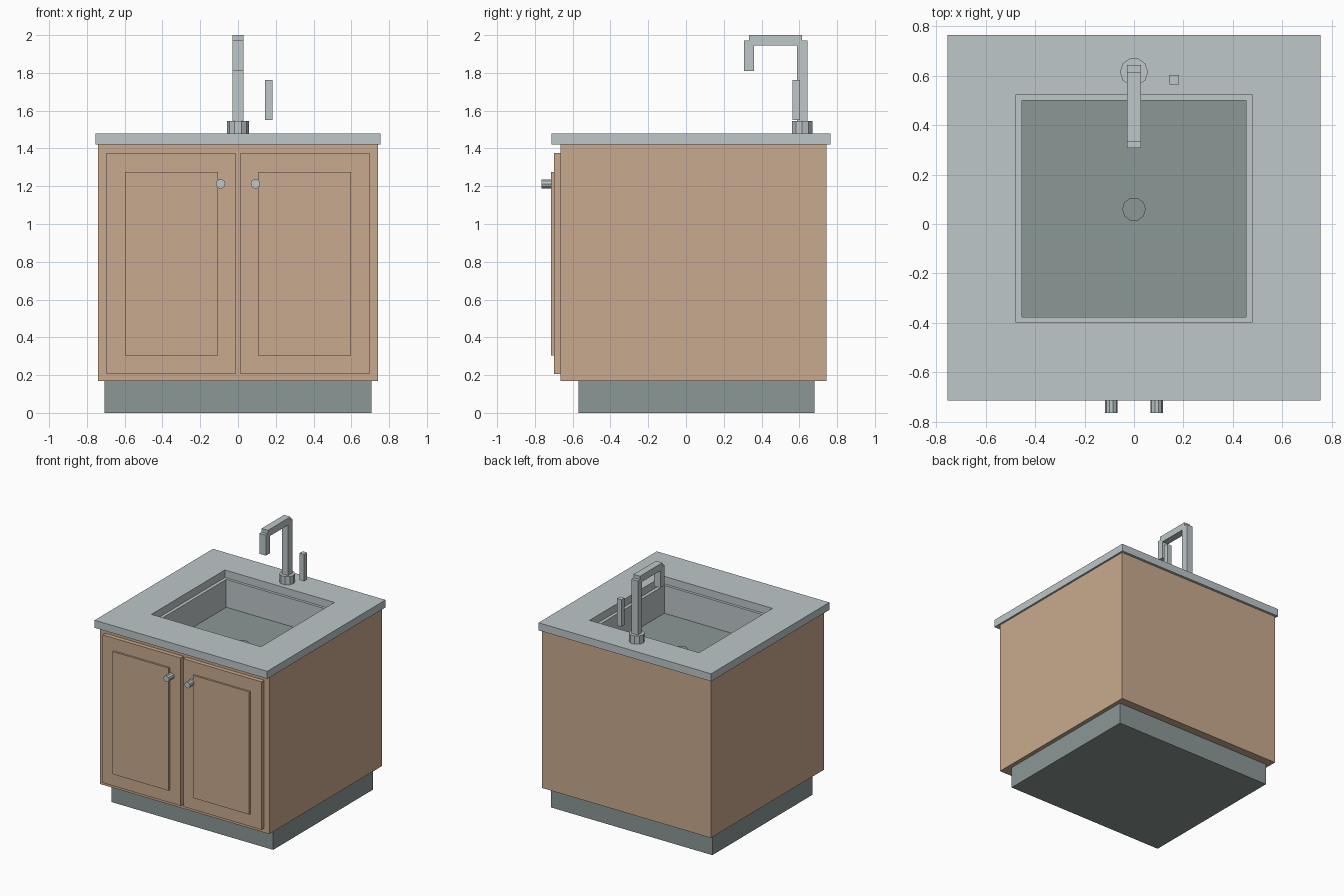
import bpy, bmesh, math
from mathutils import Matrix

if "Cube" in bpy.data.objects:
    bpy.data.objects.remove(bpy.data.objects["Cube"])


def material(name, rgb):
    m = bpy.data.materials.new(name)
    lin = [((c / 255 + 0.055) / 1.055) ** 2.4 for c in rgb]
    m.diffuse_color = (*lin, 1)
    m.use_nodes = True
    m.node_tree.nodes["Principled BSDF"].inputs["Base Color"].default_value = m.diffuse_color
    return m


WOOD = material("wood", (201, 170, 142))
LIGHT = material("light_grey", (190, 199, 201))
DARK = material("dark_grey_green", (139, 153, 150))


def finish(name, bm, mat):
    bmesh.ops.recalc_face_normals(bm, faces=bm.faces)
    me = bpy.data.meshes.new(name)
    bm.to_mesh(me)
    bm.free()
    me.materials.append(mat)
    ob = bpy.data.objects.new(name, me)
    bpy.context.collection.objects.link(ob)
    return ob


def box(name, mat, x, y, z, open_top=False):
    bm = bmesh.new()
    bmesh.ops.create_cube(bm, size=1)
    for v in bm.verts:
        v.co = [(a + b) / 2 + c * (b - a) for (a, b), c in zip((x, y, z), v.co)]
    bmesh.ops.recalc_face_normals(bm, faces=bm.faces)
    if open_top:
        top = max(bm.faces, key=lambda f: f.calc_center_median().z)
        bmesh.ops.delete(bm, geom=[top], context='FACES_ONLY')
    return finish(name, bm, mat)


def frame(name, mat, outer, inner, z):
    """Rectangular slab with a rectangular opening; rects are (x0, x1, y0, y1)."""
    bm = bmesh.new()

    def loop(r, h):
        return [bm.verts.new((r[i], r[j], h)) for i, j in ((0, 2), (1, 2), (1, 3), (0, 3))]
    loops = [loop(outer, z[0]), loop(outer, z[1]), loop(inner, z[1]), loop(inner, z[0])]
    for k in range(4):
        a, b = loops[k], loops[(k + 1) % 4]
        for i in range(4):
            j = (i + 1) % 4
            bm.faces.new((a[i], a[j], b[j], b[i]))
    return finish(name, bm, mat)


def cylinder(name, mat, center, r, depth, sides, axis='Z'):
    bm = bmesh.new()
    rot = Matrix.Rotation(math.pi / 2, 4, 'Z')
    if axis == 'Y':
        rot = Matrix.Rotation(math.pi / 2, 4, 'X') @ rot
    bmesh.ops.create_cone(bm, cap_ends=True, segments=sides, radius1=r, radius2=r,
                          depth=depth, matrix=Matrix.Translation(center) @ rot)
    return finish(name, bm, mat)


# Cabinet body and recessed base
box("plinth", DARK, (-0.707, 0.707), (-0.57, 0.68), (0, 0.17))
box("cabinet", WOOD, (-0.74, 0.74), (-0.665, 0.745), (0.17, 1.42), open_top=True)

# Pair of doors with raised panels and knobs
for side, s in (("left", -1), ("right", 1)):
    def span(a, b):
        return tuple(sorted((s * a, s * b)))
    box(side + "_door", WOOD, span(0.012, 0.695), (-0.699, -0.665), (0.205, 1.375))
    box(side + "_door_panel", WOOD, span(0.107, 0.598), (-0.714, -0.699), (0.305, 1.275))
    cylinder(side + "_knob", LIGHT, (s * 0.092, -0.732, 1.213), 0.025, 0.066, 10, 'Y')

# Countertop with opening, and sunken basin
hole = (-0.479, 0.479, -0.397, 0.521)
bowl = (-0.453, 0.453, -0.376, 0.5)
frame("countertop", LIGHT, (-0.755, 0.755, -0.713, 0.765), hole, (1.42, 1.48))
frame("basin_walls", LIGHT, hole, bowl, (1.20, 1.42))
box("basin_floor", DARK, hole[:2], hole[2:], (1.18, 1.20))
cylinder("drain", DARK, (0, 0.06, 1.20), 0.048, 0.015, 10)

# Faucet
cylinder("faucet_base", LIGHT, (0, 0.615, 1.5125), 0.057, 0.065, 10)
W = (-0.028, 0.028)
box("faucet_post", LIGHT, W, (0.587, 0.643), (1.545, 1.972))
box("faucet_arm", LIGHT, W, (0.334, 0.615), (1.946, 2.0))
box("faucet_spout", LIGHT, W, (0.308, 0.361), (1.81, 1.972))
box("faucet_handle", LIGHT, (0.143, 0.183), (0.565, 0.603), (1.55, 1.763))
